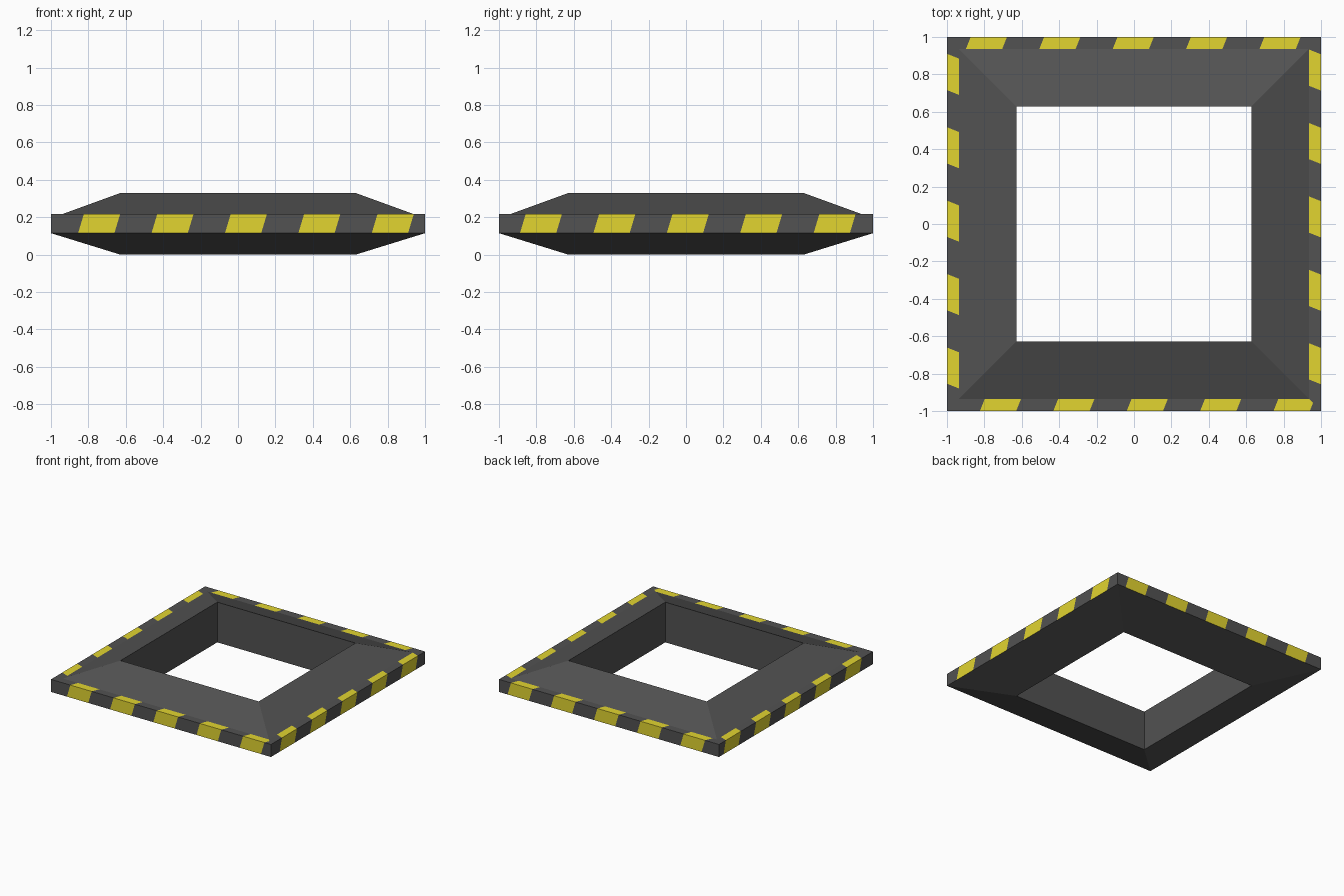
import bpy, bmesh
from mathutils import Vector

if "Cube" in bpy.data.objects:
    bpy.data.objects.remove(bpy.data.objects["Cube"])

# Cross-section of the frame: (half width, height), counted round the ring
Z_LOW, Z_LIP, TOP = 0.115, 0.218, 0.33
PROFILE = [(0.628, 0.0), (1.0, Z_LOW), (1.0, Z_LIP), (0.936, Z_LIP), (0.628, TOP)]

# Hazard stripes: spacing, width, slant on wall and on lip, first edge per side
PERIOD, WIDTH, WALL_SLANT, LIP_SLANT = 0.3925, 0.194, 0.30, 0.40
SIDES = [(Vector((0, -1, 0)), -0.824), (Vector((1, 0, 0)), -0.857),
         (Vector((0, 1, 0)), -0.891), (Vector((-1, 0, 0)), -0.910)]
UP = Vector((0, 0, 1))


def material(name, rgb):
    m = bpy.data.materials.new(name)
    m.diffuse_color = (*rgb, 1)
    m.use_nodes = True
    m.node_tree.nodes["Principled BSDF"].inputs["Base Color"].default_value = m.diffuse_color
    return m


def tangent(n):
    return Vector((-n.y, n.x, 0))


def wall_faces(bm, n):
    return [f for f in bm.faces if f.normal.dot(n) > 0.99 and f.calc_center_median().dot(n) > 0.9]


def lip_faces(bm, n):
    t, out = tangent(n), []
    for f in bm.faces:
        c = f.calc_center_median()
        if f.normal.z > 0.99 and c.dot(n) > abs(c.dot(t)):
            out.append(f)
    return out


def cut(bm, faces, co, no):
    geom = set(faces)
    for f in faces:
        geom.update(f.edges)
        geom.update(f.verts)
    bmesh.ops.bisect_plane(bm, geom=list(geom), dist=1e-4, plane_co=co, plane_no=no)
    bm.normal_update()


# Square ring swept from the profile
bm = bmesh.new()
rings = [[bm.verts.new((x * r, y * r, z)) for r, z in PROFILE]
         for x, y in ((-1, -1), (1, -1), (1, 1), (-1, 1))]
count = len(PROFILE)
for k in range(4):
    a, b = rings[k], rings[(k + 1) % 4]
    for i in range(count):
        j = (i + 1) % count
        bm.faces.new((a[i], b[i], b[j], a[j]))
bmesh.ops.recalc_face_normals(bm, faces=bm.faces)
bm.normal_update()

# Slanted stripe edges cut into the outer wall and the narrow top lip
for n, start in SIDES:
    t = tangent(n)
    for s in range(5):
        for u in (start + s * PERIOD, start + s * PERIOD + WIDTH):
            co = n + t * u + UP * Z_LIP
            cut(bm, wall_faces(bm, n), co, (t - UP * WALL_SLANT).normalized())
            cut(bm, lip_faces(bm, n), co, (t + n * LIP_SLANT).normalized())

# Colour the stripes by their position along each side
for n, start in SIDES:
    t = tangent(n)
    for faces, on_wall in ((wall_faces(bm, n), True), (lip_faces(bm, n), False)):
        for f in faces:
            c = f.calc_center_median()
            shift = WALL_SLANT * (c.z - Z_LIP) if on_wall else LIP_SLANT * (1 - c.dot(n))
            if (c.dot(t) - shift - start) % PERIOD < WIDTH:
                f.material_index = 1

mesh = bpy.data.meshes.new("striped_frame")
bm.to_mesh(mesh)
bm.free()
mesh.materials.append(material("dark grey", (0.085, 0.085, 0.085)))
mesh.materials.append(material("hazard yellow", (0.76, 0.66, 0.03)))
frame = bpy.data.objects.new("striped_frame", mesh)
bpy.context.collection.objects.link(frame)
